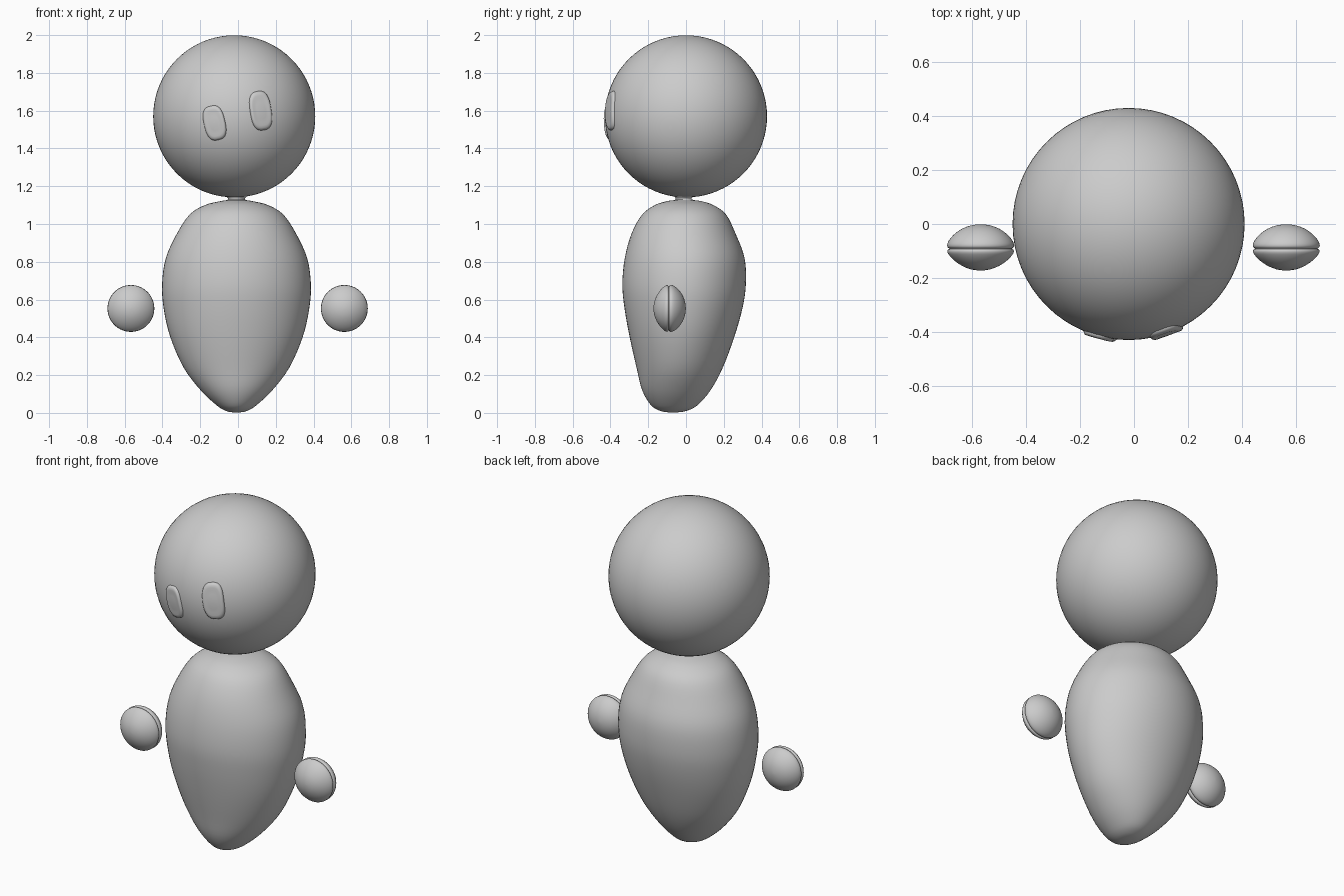
import bpy, bmesh, math
from mathutils import Vector, Matrix

if "Cube" in bpy.data.objects:
    bpy.data.objects.remove(bpy.data.objects["Cube"])

HEAD = Vector((-0.02, 0.0, 1.57))
HEAD_R = 0.429


def finish(bm, name):
    bmesh.ops.recalc_face_normals(bm, faces=bm.faces)
    for f in bm.faces:
        f.smooth = True
    me = bpy.data.meshes.new(name)
    bm.to_mesh(me)
    bm.free()
    ob = bpy.data.objects.new(name, me)
    bpy.context.collection.objects.link(ob)
    return ob


def loft(rings, name, start_cap=True):
    """Skin a list of closed rings and close both ends."""
    bm = bmesh.new()
    vs = [[bm.verts.new(p) for p in r] for r in rings]
    n = len(vs[0])
    for a, b in zip(vs, vs[1:]):
        for i in range(n):
            j = (i + 1) % n
            bm.faces.new((a[i], a[j], b[j], b[i]))
    for r in ((vs[0], vs[-1]) if start_cap else (vs[-1],)):
        bm.faces.new(r)
    return finish(bm, name)


def spline(rows, steps):
    """Catmull-Rom through rows of values."""
    out = []
    rows = [Vector(r) for r in rows]
    for i in range(len(rows) - 1):
        p0, p1 = rows[max(i - 1, 0)], rows[i]
        p2, p3 = rows[i + 1], rows[min(i + 2, len(rows) - 1)]
        for s in range(steps):
            t = s / steps
            out.append(0.5 * (2 * p1 + (p2 - p0) * t + (2 * p0 - 5 * p1 + 4 * p2 - p3) * t * t
                              + (3 * p1 - p0 - 3 * p2 + p3) * t ** 3))
    return out + [rows[-1]]


# Head
bpy.ops.mesh.primitive_uv_sphere_add(segments=64, ring_count=40, radius=HEAD_R, location=HEAD)
head = bpy.context.object
head.name = "head"
bpy.ops.object.shade_smooth()

# Body: rows of z, half width, front y, back y
body_rows = [
    (0.002, 0.012, -0.085, -0.055), (0.01, 0.055, -0.135, 0.0), (0.04, 0.105, -0.185, 0.06),
    (0.12, 0.19, -0.232, 0.13), (0.24, 0.28, -0.262, 0.195), (0.40, 0.35, -0.298, 0.255),
    (0.55, 0.385, -0.325, 0.298), (0.68, 0.394, -0.337, 0.317), (0.82, 0.374, -0.324, 0.31),
    (0.95, 0.315, -0.288, 0.262), (1.05, 0.248, -0.232, 0.212), (1.10, 0.168, -0.165, 0.145),
    (1.121, 0.085, -0.10, 0.08), (1.127, 0.05, -0.06, 0.04), (1.136, 0.045, -0.055, 0.03),
    (1.15, 0.06, -0.065, 0.045)]
N = 64
ANG = [2 * math.pi * i / N for i in range(N)]
rings = []
for z, w, yf, yb in spline(body_rows, 4):
    rings.append([(-0.008 + w * math.cos(a), (yf + yb) / 2 + (yb - yf) / 2 * math.sin(a), z)
                  for a in ANG])
loft(rings, "body")

# Hands: two domed halves meeting at a seam, as (radius, y)
hand_profile = [(0.004, -0.172), (0.035, -0.168), (0.07, -0.154), (0.10, -0.133), (0.118, -0.113),
                (0.123, -0.102), (0.121, -0.095), (0.115, -0.091), (0.121, -0.087),
                (0.124, -0.078), (0.118, -0.062), (0.10, -0.04), (0.07, -0.018),
                (0.035, -0.005), (0.004, -0.001)]
for side, cx in (("left", 0.563), ("right", -0.567)):
    rings = [[(cx + r * math.cos(a), y, 0.553 + r * math.sin(a)) for a in ANG]
             for r, y in spline(hand_profile, 2)]
    loft(rings, side + "_hand")

# Eyes: rounded pads wrapped onto the head
def eye(name, x, z, half_w, half_h, tilt):
    rot = Matrix.Rotation(math.radians(tilt), 2)
    rings = []
    for k, lift in ((1.0, -0.012), (1.0, 0.0), (0.95, 0.007), (0.86, 0.011), (0.74, 0.011),
                    (0.6, 0.009), (0.4, 0.009), (0.2, 0.009), (0.03, 0.009)):
        ring = []
        for a in ANG:
            c, s = math.cos(a), math.sin(a)
            e = 2 / 2.8
            p = rot @ Vector((half_w * k * math.copysign(abs(c) ** e, c),
                              half_h * k * math.copysign(abs(s) ** e, s)))
            dx, dz = x + p.x - HEAD.x, z + p.y - HEAD.z
            d = Vector((dx, -math.sqrt(HEAD_R ** 2 - dx * dx - dz * dz), dz)).normalized()
            ring.append(HEAD + d * (HEAD_R + lift))
        rings.append(ring)
    loft(rings, name)


eye("right_eye", -0.124, 1.535, 0.056, 0.092, 13)
eye("left_eye", 0.12, 1.60, 0.056, 0.104, 9)
